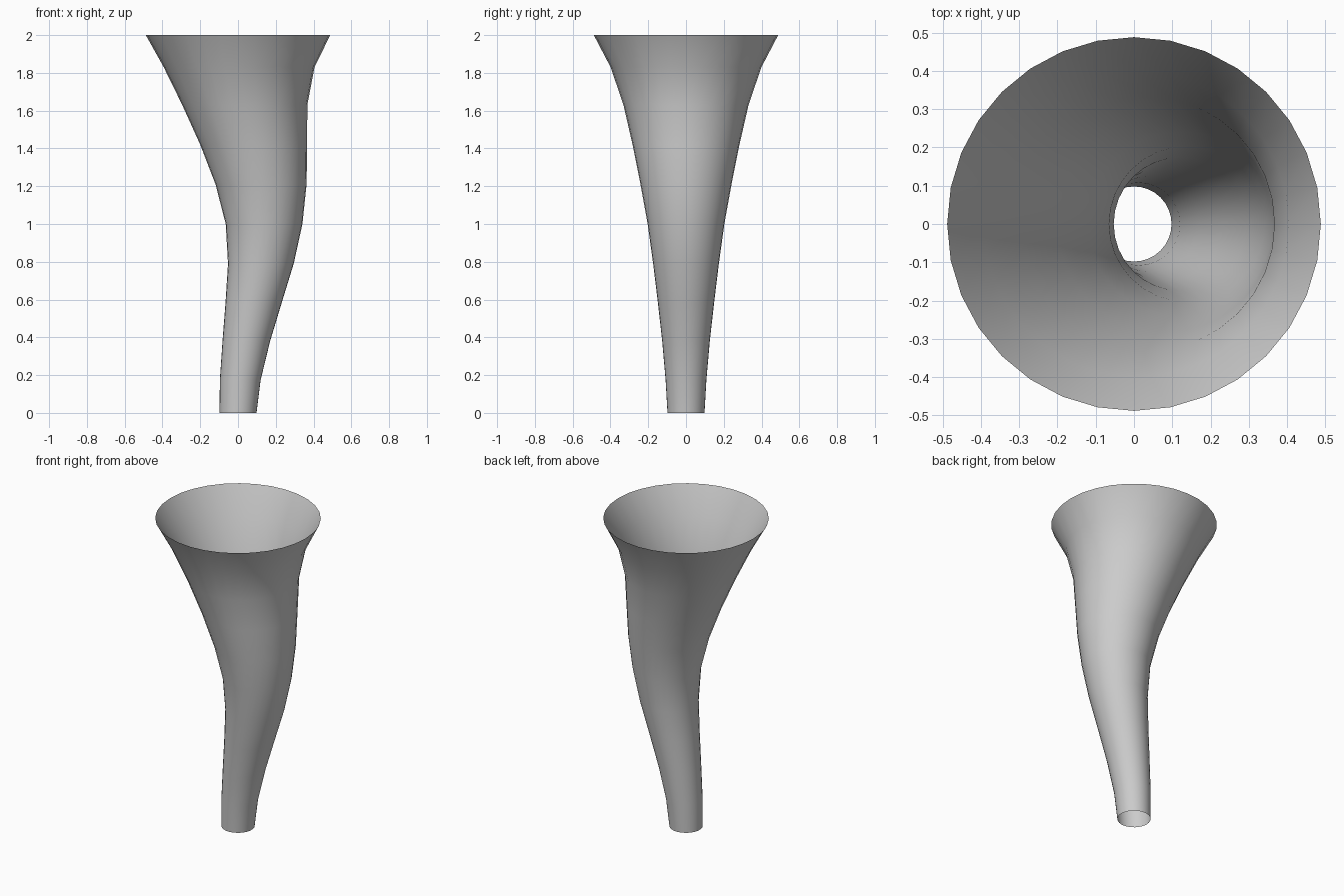
import bpy, bmesh, math

if "Cube" in bpy.data.objects:
    bpy.data.objects.remove(bpy.data.objects["Cube"])

# Horn profile: height, centre offset in x, radius
RINGS = [(0.00, 0.000, 0.098), (0.175, 0.012, 0.108), (0.38, 0.044, 0.126),
         (0.585, 0.083, 0.149), (0.79, 0.121, 0.174), (1.00, 0.138, 0.203),
         (1.21, 0.122, 0.241), (1.42, 0.083, 0.283), (1.63, 0.036, 0.331),
         (1.83, 0.006, 0.399), (2.00, 0.000, 0.488)]
SIDES = 32

# Open flared tube swept through the rings
bm = bmesh.new()
loops = []
for z, cx, r in RINGS:
    loops.append([bm.verts.new((cx + r * math.cos(2 * math.pi * i / SIDES),
                                r * math.sin(2 * math.pi * i / SIDES), z))
                  for i in range(SIDES)])
for low, high in zip(loops, loops[1:]):
    for i in range(SIDES):
        j = (i + 1) % SIDES
        bm.faces.new((low[i], low[j], high[j], high[i])).smooth = True

mesh = bpy.data.meshes.new("flared_horn")
bm.to_mesh(mesh)
bm.free()
bpy.context.collection.objects.link(bpy.data.objects.new("flared_horn", mesh))
